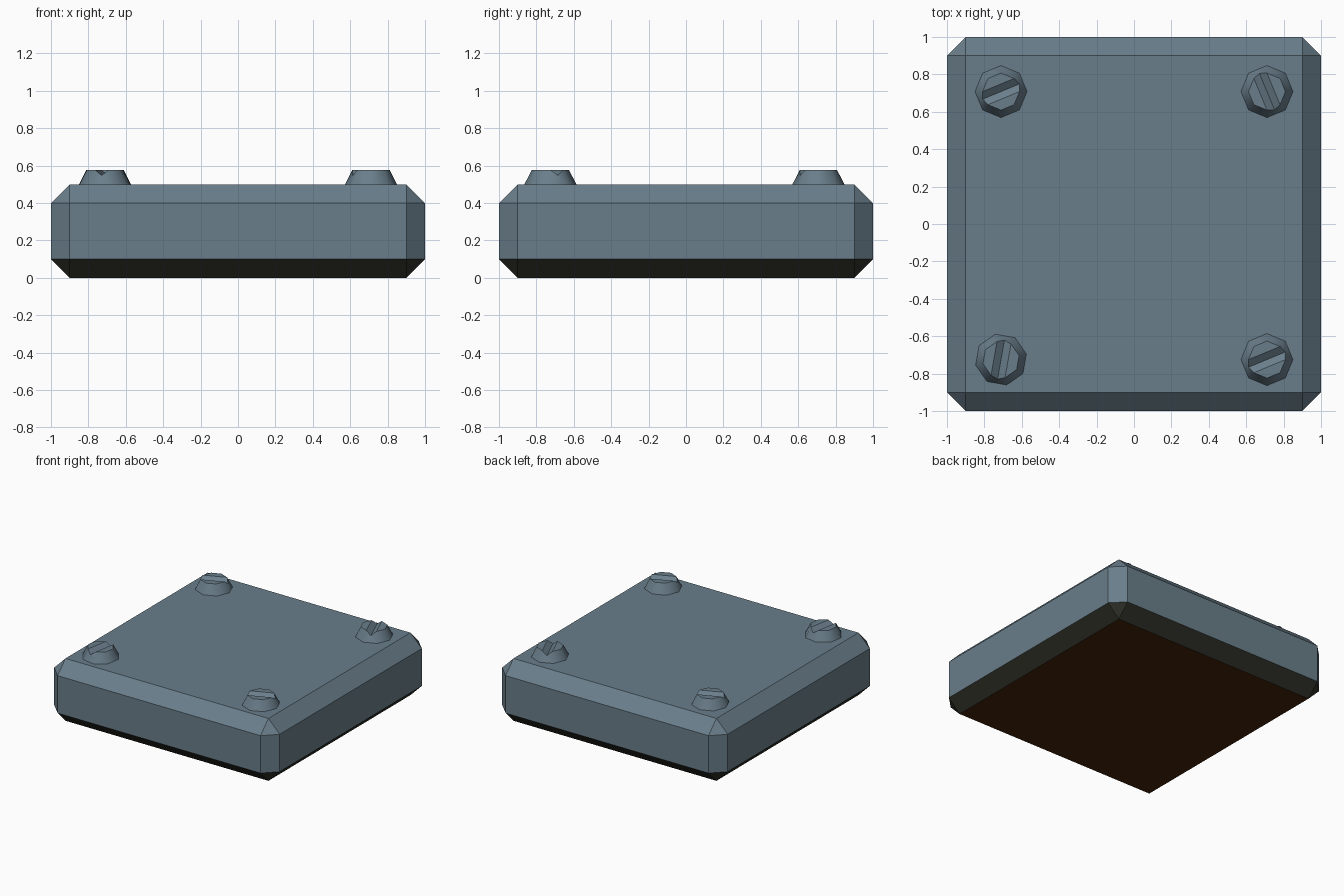
import bpy, bmesh, math

if "Cube" in bpy.data.objects:
    bpy.data.objects.remove(bpy.data.objects["Cube"])


def material(name, rgb):
    m = bpy.data.materials.new(name)
    m.diffuse_color = (*rgb, 1.0)
    m.use_nodes = True
    m.node_tree.nodes["Principled BSDF"].inputs["Base Color"].default_value = m.diffuse_color
    return m


slate = material("slate_grey", (0.143, 0.208, 0.256))
charcoal = material("charcoal", (0.030, 0.030, 0.022))
brown = material("dark_brown", (0.062, 0.019, 0.003))


def add_object(name, bm, mats):
    bmesh.ops.recalc_face_normals(bm, faces=bm.faces)
    me = bpy.data.meshes.new(name)
    bm.to_mesh(me)
    bm.free()
    ob = bpy.data.objects.new(name, me)
    bpy.context.collection.objects.link(ob)
    for m in mats:
        me.materials.append(m)
    return ob


# Chamfered slab: dark lower chamfer and brown underside
bm = bmesh.new()
bmesh.ops.create_cube(bm, size=1)
for v in bm.verts:
    v.co = (v.co.x * 2, v.co.y * 2, v.co.z * 0.5 + 0.25)
bmesh.ops.bevel(bm, geom=bm.edges[:], offset=0.1, offset_type='OFFSET',
                segments=1, affect='EDGES')
for f in bm.faces:
    z = f.calc_center_median().z
    f.material_index = 2 if z < 0.01 else 1 if z < 0.09 else 0
add_object("slab", bm, [slate, charcoal, brown])


# Eight-sided tapered bolt head with a V-shaped slot along its local x axis
def bolt(name, x, y, angle):
    r0, r1, h, depth = 0.139, 0.099, 0.078, 0.030
    bm = bmesh.new()

    def ring(r, z):
        return [bm.verts.new((r * math.cos(math.radians(45 * i - 22.5)),
                              r * math.sin(math.radians(45 * i - 22.5)), z))
                for i in range(8)]

    b, t = ring(r0, 0), ring(r1, h)
    # Slot ends lie on the tapered side faces
    end = (r1 + (r0 - r1) * depth / h) * math.cos(math.radians(22.5))
    m = {0: bm.verts.new((end, 0, h - depth)),
         4: bm.verts.new((-end, 0, h - depth))}
    # Smooth-shaded sides, flat top and slot walls
    for i in range(8):
        j = (i + 1) % 8
        mid = [m[i]] if i in m else []
        bm.faces.new([b[i], b[j], t[j]] + mid + [t[i]]).smooth = True
    bm.faces.new(t[1:5])
    bm.faces.new([t[5], t[6], t[7], t[0]])
    bm.faces.new([t[1], t[4], m[4], m[0]])
    bm.faces.new([m[0], m[4], t[5], t[0]])
    # Sharp borders between the smooth sides and the flat faces
    for e in bm.edges:
        if len({f.smooth for f in e.link_faces}) > 1:
            e.smooth = False
    ob = add_object(name, bm, [slate])
    # Open base: make sure the flat top faces point up
    if max(ob.data.polygons, key=lambda p: p.center.z).normal.z < 0:
        ob.data.flip_normals()
    ob.location = (x, y, 0.5)
    ob.rotation_euler.z = math.radians(angle)


# One bolt per corner, each turned differently
bolt("bolt_back_left", -0.711, 0.708, 22.5)
bolt("bolt_back_right", 0.711, 0.708, 112.5)
bolt("bolt_front_left", -0.711, -0.725, 80)
bolt("bolt_front_right", 0.711, -0.725, 22.5)
